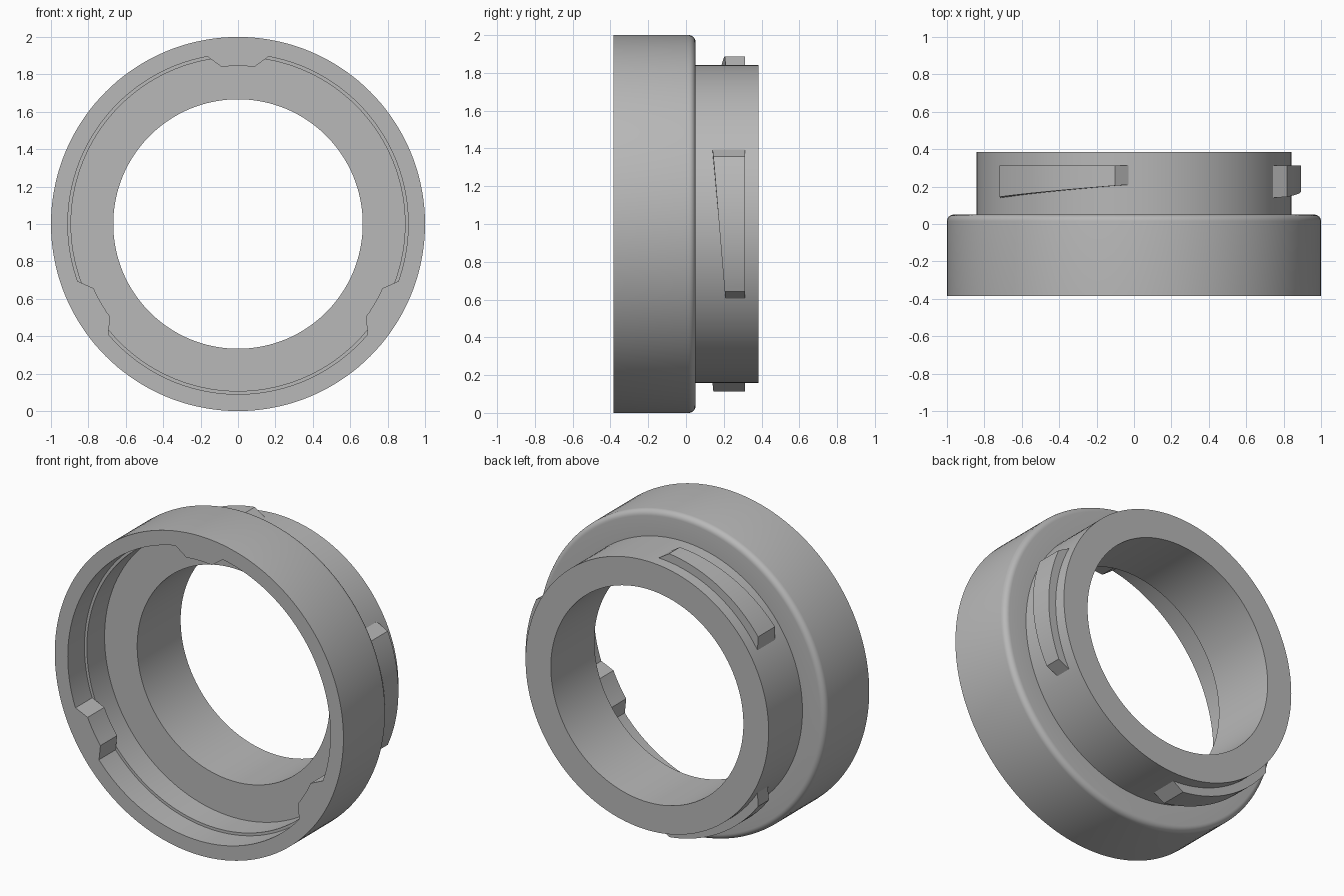
import bpy, bmesh
from math import cos, sin, pi, radians

cube = bpy.data.objects.get("Cube")
if cube:
    bpy.data.objects.remove(cube, do_unlink=True)

# Single plain grey
GREY = (0.48, 0.48, 0.48, 1)
mat = bpy.data.materials.new("plain grey")
mat.use_nodes = True
mat.diffuse_color = GREY
mat.node_tree.nodes["Principled BSDF"].inputs["Base Color"].default_value = GREY

SEGMENTS = 144
FRONT, BACK, SHOULDER = -0.385, 0.385, 0.05
STEP, FLOOR = -0.22, -0.045
BORE, NECK, SOCKET, LUG_TOP = 0.667, 0.842, 0.91, 0.893


def polar(r, angle, y):
    """Point around the ring's axis, which runs along y at z = 1."""
    return (r * cos(angle), y, 1 + r * sin(angle))


def sweep(name, sections, closed):
    """Join matching cross-sections into a solid; cap the ends if open."""
    bm = bmesh.new()
    loops = [[bm.verts.new(p) for p in s] for s in sections]
    pairs = list(zip(loops, loops[1:]))
    if closed:
        pairs.append((loops[-1], loops[0]))
    else:
        bm.faces.new(loops[0])
        bm.faces.new(loops[-1])
    n = len(loops[0])
    for a, b in pairs:
        for i in range(n):
            j = (i + 1) % n
            bm.faces.new((a[i], a[j], b[j], b[i]))
    bmesh.ops.recalc_face_normals(bm, faces=bm.faces)
    mesh = bpy.data.meshes.new(name)
    bm.to_mesh(mesh)
    bm.free()
    mesh.materials.append(mat)
    obj = bpy.data.objects.new(name, mesh)
    bpy.context.collection.objects.link(obj)
    bpy.ops.object.select_all(action='DESELECT')
    obj.select_set(True)
    bpy.context.view_layer.objects.active = obj
    bpy.ops.object.shade_smooth_by_angle(angle=radians(25))
    return obj


# Ring body: collar with a rounded shoulder, neck, bore and stepped socket
F = 0.035
fillet = [(1 - F + F * cos(t), SHOULDER - F + F * sin(t))
          for t in (i * pi / 12 for i in range(7))]
profile = [(SOCKET, FRONT), (1, FRONT)] + fillet + [
    (NECK, SHOULDER), (NECK, BACK), (BORE, BACK), (BORE, FLOOR),
    (LUG_TOP, FLOOR), (LUG_TOP, STEP), (SOCKET, STEP)]
sweep("ring_body",
      [[polar(r, 2 * pi * i / SEGMENTS, y) for r, y in profile]
       for i in range(SEGMENTS)], True)


def arc_lug(name, centre, stations):
    """Arc solid from (degrees, inner r, outer r, front y, back y)."""
    sections = []
    for deg, r0, r1, y0, y1 in stations:
        a = radians(centre + deg)
        sections.append([polar(r0, a, y0), polar(r1, a, y0),
                         polar(r1, a, y1), polar(r0, a, y1)])
    return sweep(name, sections, False)


# Wedge lugs on the neck, wide at one end and sloped at both ends
FLAT, BASE = 23.5, 28
wedge = []
for i in range(25):
    deg = -FLAT + 2 * FLAT * i / 24
    wedge.append((deg, NECK - 0.01, LUG_TOP,
                  0.205 - 0.06 * i / 24, 0.312))
wedge.insert(0, (-BASE, NECK - 0.01, NECK, 0.21, 0.312))
wedge.append((BASE, NECK - 0.01, NECK, 0.14, 0.312))

# Short tabs inside the mouth of the socket
tab = [(d, 0.845, SOCKET + 0.001, FRONT, STEP) for d in range(-6, 7, 2)]
tab.insert(0, (-10.3, SOCKET - 0.001, SOCKET + 0.001, FRONT, STEP))
tab.append((10.3, SOCKET - 0.001, SOCKET + 0.001, FRONT, STEP))

for side, turn in (("right", 0), ("upper_left", 120), ("lower_left", 240)):
    arc_lug("neck_lug_" + str(turn), turn, wedge)
    arc_lug("socket_tab_" + str(turn), turn + 90, tab)
